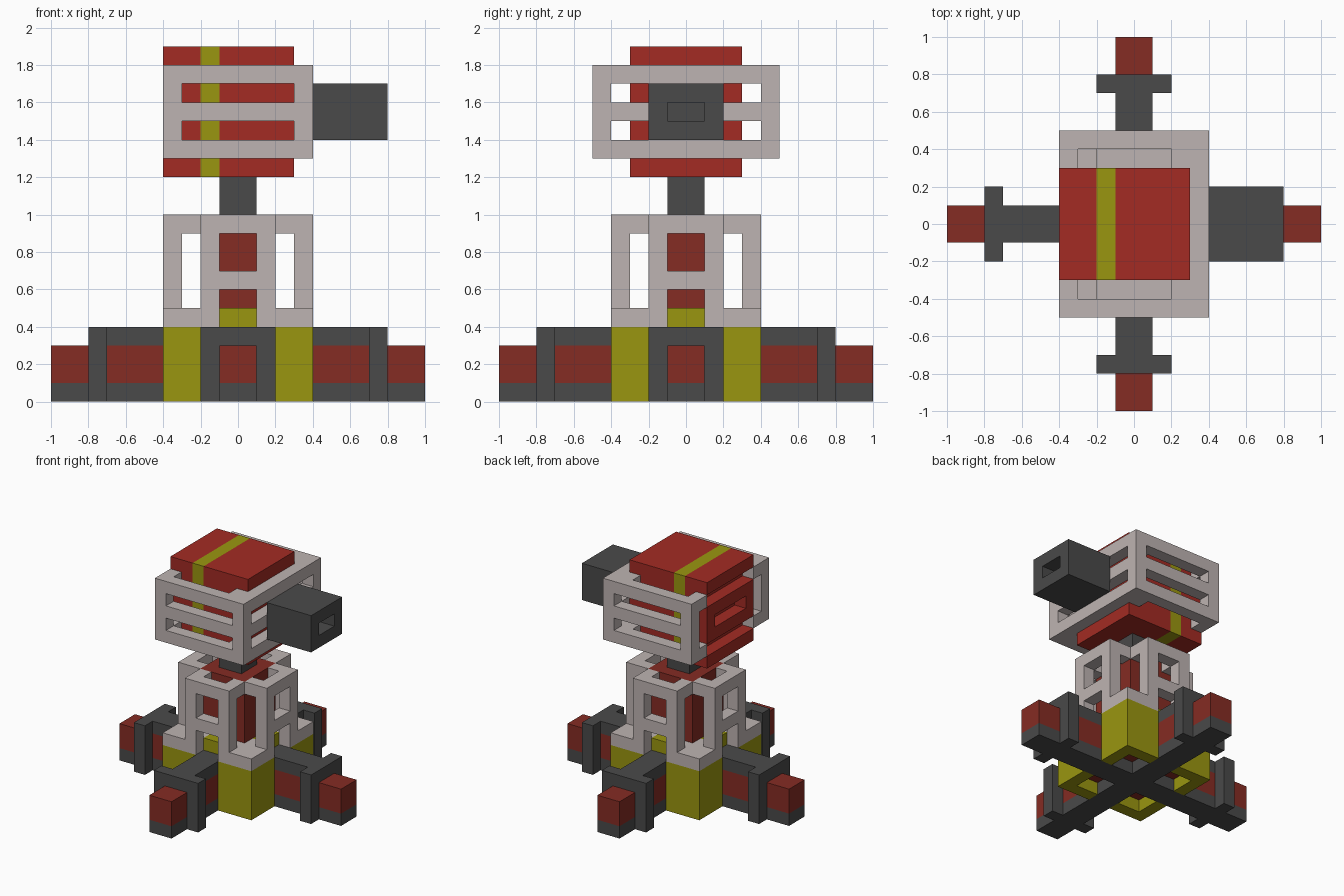
import bpy, bmesh
from mathutils import Vector

if "Cube" in bpy.data.objects:
    bpy.data.objects.remove(bpy.data.objects["Cube"], do_unlink=True)


def material(name, rgb):
    m = bpy.data.materials.new(name)
    m.use_nodes = True
    m.diffuse_color = (*rgb, 1)
    m.node_tree.nodes["Principled BSDF"].inputs["Base Color"].default_value = (*rgb, 1)
    return m


RED = material("bright red", (0.366, 0.024, 0.017))
DARK_RED = material("dark red", (0.235, 0.025, 0.017))
GREY = material("warm light grey", (0.515, 0.456, 0.445))
DARK = material("dark grey", (0.068, 0.068, 0.068))
YELLOW = material("olive yellow", (0.323, 0.305, 0.005))


def turned(box):
    """Quarter turn of a box about the z axis."""
    x0, x1, y0, y1, z0, z1 = box
    return (-y1, -y0, x0, x1, z0, z1)


def around(boxes):
    """Repeat boxes on all four sides."""
    out = []
    for b in boxes:
        for _ in range(4):
            out.append(b)
            b = turned(b)
    return out


def mirror_y(boxes):
    return boxes + [(a, b, -d, -c, e, f) for a, b, c, d, e, f in boxes]


def build(name, mat, boxes, stripe=None):
    """Object made of boxes (x0, x1, y0, y1, z0, z1), with an optional stripe (x0, x1, material)."""
    bm = bmesh.new()
    for x0, x1, y0, y1, z0, z1 in boxes:
        vs = bmesh.ops.create_cube(bm, size=1)["verts"]
        for v in vs:
            v.co = Vector((x1 if v.co.x > 0 else x0,
                           y1 if v.co.y > 0 else y0,
                           z1 if v.co.z > 0 else z0))
    mesh = bpy.data.meshes.new(name)
    mesh.materials.append(mat)
    if stripe:
        mesh.materials.append(stripe[2])
        for x in stripe[:2]:
            bmesh.ops.bisect_plane(bm, geom=bm.verts[:] + bm.edges[:] + bm.faces[:],
                                   plane_co=(x, 0, 0), plane_no=(1, 0, 0))
        for f in bm.faces:
            if stripe[0] < f.calc_center_median().x < stripe[1]:
                f.material_index = 1
    bm.to_mesh(mesh)
    bm.free()
    ob = bpy.data.objects.new(name, mesh)
    bpy.context.collection.objects.link(ob)
    return ob


# Base: crossed floor beams, legs and brackets
build("floor_beams", DARK, [(-1, 1, -.1, .1, 0, .1),
                            (-.1, .1, .1, 1, 0, .1), (-.1, .1, -1, -.1, 0, .1)])
build("leg_cores", DARK_RED, around([(.3, 1, -.1, .1, .1, .3)]))
build("leg_covers", DARK, around([(.3, .8, -.1, .1, .3, .4)]))
build("leg_brackets", DARK, around([(.7, .8, .1, .2, 0, .4), (.7, .8, -.2, -.1, 0, .4)]))
build("base_core", DARK_RED, [(-.3, .3, -.3, .3, .1, .4)])
build("base_corners", YELLOW, around([(.3, .4, .1, .4, 0, .4), (.1, .3, .3, .4, 0, .4)]))

# Tower: sill, core and four open window bays
build("tower_sill", GREY, around([(.1, .4, .1, .4, .4, .5)]))
build("tower_sill_inlay", YELLOW, [(-.3, .3, -.1, .1, .4, .5),
                                   (-.1, .1, .1, .3, .4, .5), (-.1, .1, -.3, -.1, .4, .5)])
build("tower_core", DARK_RED, [(-.2, .2, -.2, .2, .5, 1)])
build("tower_bays", GREY, around(
    mirror_y([(.3, .4, .1, .2, .5, 1), (.2, .3, .1, .2, .9, 1)])
    + [(.3, .4, -.1, .1, .6, .7), (.3, .4, -.1, .1, .9, 1)]))
build("neck", DARK, [(-.1, .1, -.1, .1, 1, 1.2)])

# Head: striped body with a vent at the rear
build("head_body", RED, [(-.4, .3, -.3, .3, 1.8, 1.9),
                         (-.3, .3, -.3, .3, 1.3, 1.8),
                         (-.4, .3, -.3, .3, 1.2, 1.3)], (-.2, -.1, YELLOW))
build("rear_vent", RED, [(-.4, -.3, -.3, .3, 1.6, 1.7), (-.4, -.3, -.3, .3, 1.4, 1.5)]
      + mirror_y([(-.4, -.3, .2, .3, 1.5, 1.6)]))

# Cage: slotted side panels, slotted front panel, top and bottom rims
side, front = [], []
for z in (1.3, 1.5, 1.7):
    side.append((-.3, .3, .4, .5, z, z + .1))
    front.append((.3, .4, -.4, .4, z, z + .1))
side += [(-.4, -.3, .4, .5, 1.3, 1.8), (.3, .4, .4, .5, 1.3, 1.8)]
rims = []
for z in (1.3, 1.7):
    rims += [(-.4, -.3, .3, .4, z, z + .1), (.2, .3, .3, .4, z, z + .1)]
build("cage_sides", GREY, mirror_y(side))
build("cage_front", GREY, front)
build("cage_rims", GREY, mirror_y(rims))

# Barrel with a square bore
build("barrel", DARK, [(.4, .8, -.2, .2, 1.6, 1.7), (.4, .8, -.2, .2, 1.4, 1.5),
                       (.4, .5, -.1, .1, 1.5, 1.6)]
      + mirror_y([(.4, .8, .1, .2, 1.5, 1.6)]))
